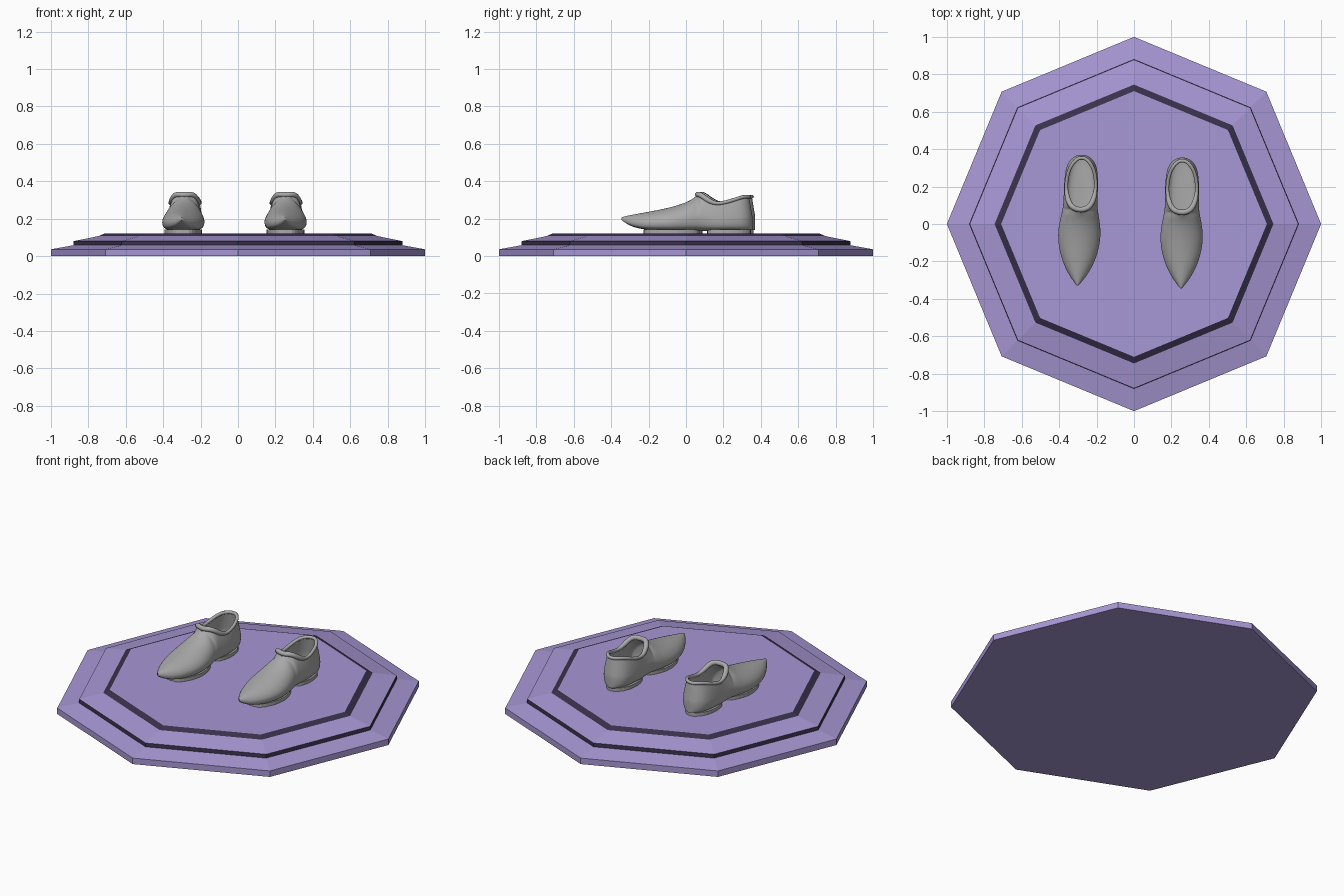
import bpy, bmesh, math
from mathutils import Vector

if "Cube" in bpy.data.objects:
    bpy.data.objects.remove(bpy.data.objects["Cube"])


def material(name, rgb):
    m = bpy.data.materials.new(name)
    m.diffuse_color = (*rgb, 1)
    m.use_nodes = True
    m.node_tree.nodes["Principled BSDF"].inputs["Base Color"].default_value = m.diffuse_color
    return m


PURPLE = material("purple", (0.39, 0.31, 0.66))
DARK = material("dark purple", (0.04, 0.03, 0.07))
GREY = material("grey", (0.40, 0.40, 0.40))


def finish(bm, name, mats, recalc=True):
    if recalc:
        bmesh.ops.recalc_face_normals(bm, faces=bm.faces[:])
    me = bpy.data.meshes.new(name)
    bm.to_mesh(me)
    bm.free()
    for m in mats:
        me.materials.append(m)
    ob = bpy.data.objects.new(name, me)
    bpy.context.collection.objects.link(ob)
    return ob


# Stepped octagonal platform: (radius, height, material of the band above)
bands = [(1, 0, 0), (1, .036, 0), (.88, .058, 1), (.878, .08, 0),
         (.745, .107, 1), (.71, .122, 0)]
bm = bmesh.new()
rings = [[bm.verts.new((r * math.cos(k * math.pi / 4), r * math.sin(k * math.pi / 4), z))
          for k in range(8)] for r, z, _ in bands]
for i in range(len(bands) - 1):
    for k in range(8):
        n = (k + 1) % 8
        f = bm.faces.new((rings[i][k], rings[i][n], rings[i + 1][n], rings[i + 1][k]))
        f.material_index = bands[i][2]
bm.faces.new(rings[0])
bm.faces.new(rings[-1])
finish(bm, "platform", [PURPLE, DARK])

# Shoe sections along the length: y, half width, bottom, top or rim height, opening half width
SECTIONS = [
    (-.338, .004, .194, .207, 0), (-.31, .026, .172, .215, 0), (-.27, .056, .152, .223, 0),
    (-.20, .091, .139, .236, 0), (-.12, .112, .134, .251, 0), (-.05, .116, .133, .268, 0),
    (.01, .108, .133, .288, 0), (.05, .099, .133, .310, 0), (.07, .096, .133, .328, .014),
    (.08, .094, .133, .330, .040), (.10, .092, .133, .318, .058), (.13, .091, .133, .296, .070),
    (.17, .091, .133, .280, .078), (.22, .091, .133, .287, .079), (.28, .086, .133, .304, .069),
    (.32, .074, .133, .315, .054), (.347, .052, .135, .318, .037), (.364, .022, .140, .318, .016)]
LOW, HIGH = 4, 6


def heel_lean(y, t):
    return y - .018 * t * max(0, min(1, (y - .25) / .1))


def half_section(s, inset):
    """Points from the bottom centre round the side to the top or rim."""
    y, w, b, h, o = s
    if inset:
        w, b = max(w - inset, .008), b + inset
        h, o = (h - inset, 0) if o == 0 else (h, max(o - .004, .004))
    zc = b + .36 * (h - b)
    pts = []
    for i in range(LOW):
        a = i / LOW * math.pi / 2
        pts.append((w * math.sin(a) ** .65, y, zc - (zc - b) * math.cos(a) ** .65))
    for i in range(HIGH + 1):
        t = i / HIGH
        a = t * math.pi / 2
        if o == 0:
            x, z = w * max(0, math.cos(a)), zc + (h - zc) * math.sin(a) ** 1.1
        else:
            x, z = w + (o - w) * t ** 1.6, zc + (h - zc) * t
        pts.append((x, heel_lean(y, t), z))
    return pts


def shell(name, sections, inset=0):
    bm = bmesh.new()
    cols = []
    for s in sections:
        p = half_section(s, inset)
        row = [(-x, y, z) for x, y, z in reversed(p[1:])] + p
        cols.append([bm.verts.new(c) for c in row])
    n = len(cols[0])
    for a, b in zip(cols, cols[1:]):
        for j in range(n - 1):
            vs = (a[j], a[j + 1], b[j + 1], b[j])
            bm.faces.new(vs[::-1] if inset else vs)
    # close toe and heel ends
    for c, toe in ((cols[0], True), (cols[-1], False)):
        for j in range(n // 2):
            vs = [c[j], c[j + 1], c[n - 2 - j], c[n - 1 - j]]
            if j + 1 == n // 2:
                vs = [c[j], c[j + 1], c[n - 1 - j]]
            bm.faces.new(vs[::-1] if toe != bool(inset) else vs)
    bmesh.ops.remove_doubles(bm, verts=bm.verts[:], dist=.0005)
    # outward skin for the shell, inward skin for the lining
    bm.normal_update()
    low = min(bm.faces, key=lambda f: f.calc_center_median().z + abs(f.calc_center_median().y - .1))
    if (low.normal.z > 0) != bool(inset):
        bmesh.ops.reverse_faces(bm, faces=bm.faces[:])
    ob = finish(bm, name, [GREY], False)
    ob.modifiers.new("smooth", 'SUBSURF').levels = 2
    ob.modifiers["smooth"].render_levels = 2
    for f in ob.data.polygons:
        f.use_smooth = True
    return ob


def collar():
    """Rolled rim, thicker over the instep."""
    right = [(o, heel_lean(y, 1), h) for y, w, b, h, o in SECTIONS if o > 0]
    loop = right + [(-x, y, z) for x, y, z in reversed(right)]
    cu = bpy.data.curves.new("collar", 'CURVE')
    cu.dimensions = '3D'
    cu.bevel_depth = .013
    cu.bevel_resolution = 3
    cu.resolution_u = 4
    sp = cu.splines.new('NURBS')
    sp.points.add(len(loop) - 1)
    for p, c in zip(sp.points, loop):
        p.co = (*c, 1)
        p.radius = 1.1 if c[1] < .15 else .75
    sp.use_cyclic_u = True
    sp.order_u = 3
    cu.materials.append(GREY)
    ob = bpy.data.objects.new("collar", cu)
    bpy.context.collection.objects.link(ob)
    bpy.ops.object.select_all(action='DESELECT')
    ob.select_set(True)
    bpy.context.view_layer.objects.active = ob
    bpy.ops.object.convert(target='MESH')
    return bpy.context.view_layer.objects.active


def sole(name, y0, y1):
    """Thin plate following the shoe outline, rounded at both ends."""
    def width(y):
        for a, b in zip(SECTIONS, SECTIONS[1:]):
            if a[0] <= y <= b[0]:
                return a[1] + (b[1] - a[1]) * (y - a[0]) / (b[0] - a[0])
        return 0
    bm = bmesh.new()
    pts = []
    for k in range(28):
        a = 2 * math.pi * k / 28
        y = (y0 + y1) / 2 - (y1 - y0) / 2 * math.cos(a)
        s = math.copysign(abs(math.sin(a)) ** .5, math.sin(a)) if k % 14 else 0
        pts.append(Vector((.88 * width(y) * s, y, .121)))
    face = bm.faces.new([bm.verts.new(p) for p in pts])
    ext = bmesh.ops.extrude_face_region(bm, geom=[face])
    for v in ext["geom"]:
        if isinstance(v, bmesh.types.BMVert):
            v.co.z = .142
    return finish(bm, name, [GREY])


parts = [shell("shoe_upper", SECTIONS), shell("shoe_lining", SECTIONS[6:], .012),
         collar(), sole("front_sole", -.22, .08), sole("heel_sole", .12, .355)]

# Place the right shoe and a linked copy as the left one
for ob in parts:
    twin = ob.copy()
    bpy.context.collection.objects.link(twin)
    for o, side, loc, turn in ((ob, "right_", (.255, -.008, 0), -.01),
                               (twin, "left_", (-.290, .007, 0), -.035)):
        o.name = side + o.name.split(".")[0]
        o.location = loc
        o.rotation_euler = (0, 0, turn)
